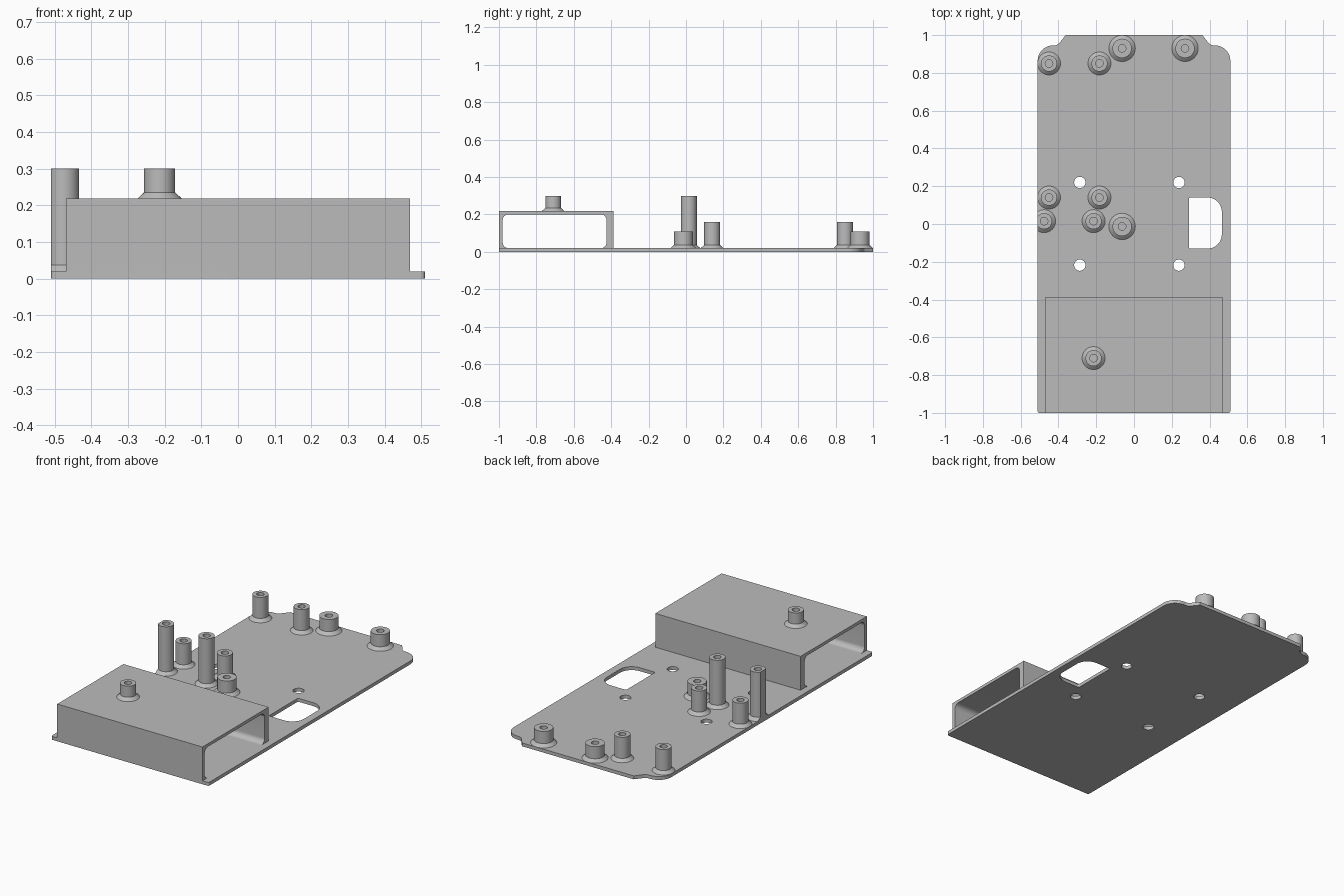
import bpy, bmesh, math
from mathutils import Vector

cube = bpy.data.objects.get("Cube")
if cube:
    bpy.data.objects.remove(cube, do_unlink=True)

grey = bpy.data.materials.new("plain grey")
grey.use_nodes = True
colour = (0.5, 0.5, 0.5, 1)
grey.diffuse_color = colour
grey.node_tree.nodes["Principled BSDF"].inputs["Base Color"].default_value = colour

EDGE = 0.51      # half width of the plate
FLOOR = 0.02     # top of the plate
ROOF = 0.218     # top of the tunnel


def finish(name, mesh, location=(0, 0, 0), rotation=(0, 0, 0)):
    mesh.materials.clear()
    mesh.materials.append(grey)
    obj = bpy.data.objects.new(name, mesh)
    obj.location, obj.rotation_euler = location, rotation
    bpy.context.collection.objects.link(obj)
    bpy.ops.object.select_all(action='DESELECT')
    obj.select_set(True)
    bpy.context.view_layer.objects.active = obj
    bpy.ops.object.shade_smooth_by_angle(angle=math.radians(30))
    return obj


def fillet(corners, steps=8):
    """Turn (x, y, radius) corners into an outline with rounded corners."""
    path = []
    for i, (x, y, r) in enumerate(corners):
        p = Vector((x, y, 0))
        if r == 0:
            path.append(p)
            continue
        a = (Vector((*corners[i - 1][:2], 0)) - p).normalized()
        b = (Vector((*corners[(i + 1) % len(corners)][:2], 0)) - p).normalized()
        half = a.angle(b) / 2
        centre = p + (a + b).normalized() * r / math.sin(half)
        start = p + a * r / math.tan(half) - centre
        end = p + b * r / math.tan(half) - centre
        path += [centre + start.lerp(end, k / steps).normalized() * r
                 for k in range(steps + 1)]
    return path


def circle(x, y, r, n=24):
    return [Vector((x + r * math.cos(math.tau * k / n),
                    y + r * math.sin(math.tau * k / n), 0)) for k in range(n)]


def extrude(name, outlines, depth, location, rotation=(0, 0, 0)):
    """Fill outlines (inner ones become holes) and give them thickness."""
    curve = bpy.data.curves.new(name, 'CURVE')
    curve.dimensions, curve.fill_mode = '2D', 'BOTH'
    curve.extrude = depth / 2
    for outline in outlines:
        spline = curve.splines.new('POLY')
        spline.points.add(len(outline) - 1)
        for point, co in zip(spline.points, outline):
            point.co = (*co, 1)
        spline.use_cyclic_u = True
    helper = bpy.data.objects.new(name + "_helper", curve)
    bpy.context.collection.objects.link(helper)
    graph = bpy.context.evaluated_depsgraph_get()
    mesh = bpy.data.meshes.new_from_object(helper.evaluated_get(graph))
    bpy.data.objects.remove(helper, do_unlink=True)
    bm = bmesh.new()
    bm.from_mesh(mesh)
    bmesh.ops.remove_doubles(bm, verts=bm.verts, dist=1e-5)
    bmesh.ops.recalc_face_normals(bm, faces=bm.faces)
    bm.to_mesh(mesh)
    bm.free()
    return finish(name, mesh, location, rotation)


def standoff(name, x, y, base, top, radius=0.0425, flare=0.0185):
    """Lathe a hollow post with a flared foot, trimmed at the plate edge."""
    bore = 0.02
    profile = [(0, base), (radius + flare, base), (radius, base + 0.017),
               (radius, top), (bore, top), (bore, base + 0.005), (0, base + 0.005)]
    bm = bmesh.new()
    verts = [bm.verts.new((r, 0, z)) for r, z in profile]
    edges = [bm.edges.new(pair) for pair in zip(verts, verts[1:])]
    bmesh.ops.spin(bm, geom=verts + edges, cent=(0, 0, 0), axis=(0, 0, 1),
                   angle=math.tau, steps=32)
    bmesh.ops.remove_doubles(bm, verts=bm.verts, dist=1e-5)
    bmesh.ops.recalc_face_normals(bm, faces=bm.faces)
    if x - radius - flare < -EDGE:
        bmesh.ops.bisect_plane(bm, geom=bm.verts[:] + bm.edges[:] + bm.faces[:],
                               plane_co=(-EDGE - x, 0, 0), plane_no=(-1, 0, 0),
                               clear_outer=True)
        rim = [e for e in bm.edges if e.is_boundary]
        bmesh.ops.holes_fill(bm, edges=rim, sides=0)
        bmesh.ops.recalc_face_normals(bm, faces=bm.faces)
    mesh = bpy.data.meshes.new(name)
    bm.to_mesh(mesh)
    bm.free()
    return finish(name, mesh, (x, y, 0))


# Base plate with shouldered back corners, screw holes and a D-shaped opening
right_side = [(EDGE, -1, 0.01), (EDGE, 0.945, 0.08), (0.405, 0.945, 0.04), (0.362, 1, 0)]
outline = right_side + [(-x, y, r) for x, y, r in reversed(right_side)]
opening = [(0.29, -0.13, 0.01), (0.465, -0.13, 0.075),
           (0.465, 0.14, 0.075), (0.29, 0.14, 0.01)]
holes = [circle(x, y, 0.03) for x in (-0.287, 0.238) for y in (-0.218, 0.22)]
extrude("base_plate", [fillet(outline), fillet(opening)] + holes, FLOOR, (0, 0, FLOOR / 2))

# Tunnel open at both sides, with filleted inner corners
f = 0.03
front, back, ceiling = -0.98, -0.425, 0.2
arch = [(-1, FLOOR, 0), (-1, ROOF, 0), (-0.388, ROOF, 0), (-0.388, FLOOR, 0),
        (back - f, FLOOR, 0), (back, FLOOR, f), (back, ceiling, f),
        (front, ceiling, f), (front, FLOOR, f), (front + f, FLOOR, 0)]
path = fillet(arch)
path = [p for i, p in enumerate(path) if (p - path[i - 1]).length > 1e-4]
extrude("tunnel", [path], 0.94, (0, 0, 0), (math.pi / 2, 0, math.pi / 2))

# Medium posts
for i, (x, y) in enumerate((x, y) for x in (-0.45, -0.183) for y in (0.14, 0.85)):
    standoff(f"medium_post_{i + 1}", x, y, FLOOR, 0.16)

# Tall posts
for i, x in enumerate((-0.476, -0.214)):
    standoff(f"tall_post_{i + 1}", x, 0.015, FLOOR, 0.3)

# Short wide posts
for i, (x, y) in enumerate([(-0.063, 0.93), (0.27, 0.93), (-0.063, -0.013)]):
    standoff(f"short_post_{i + 1}", x, y, FLOOR, 0.108, 0.051, 0.019)

# Post on the tunnel roof
standoff("roof_post", -0.214, -0.71, ROOF, 0.3)
